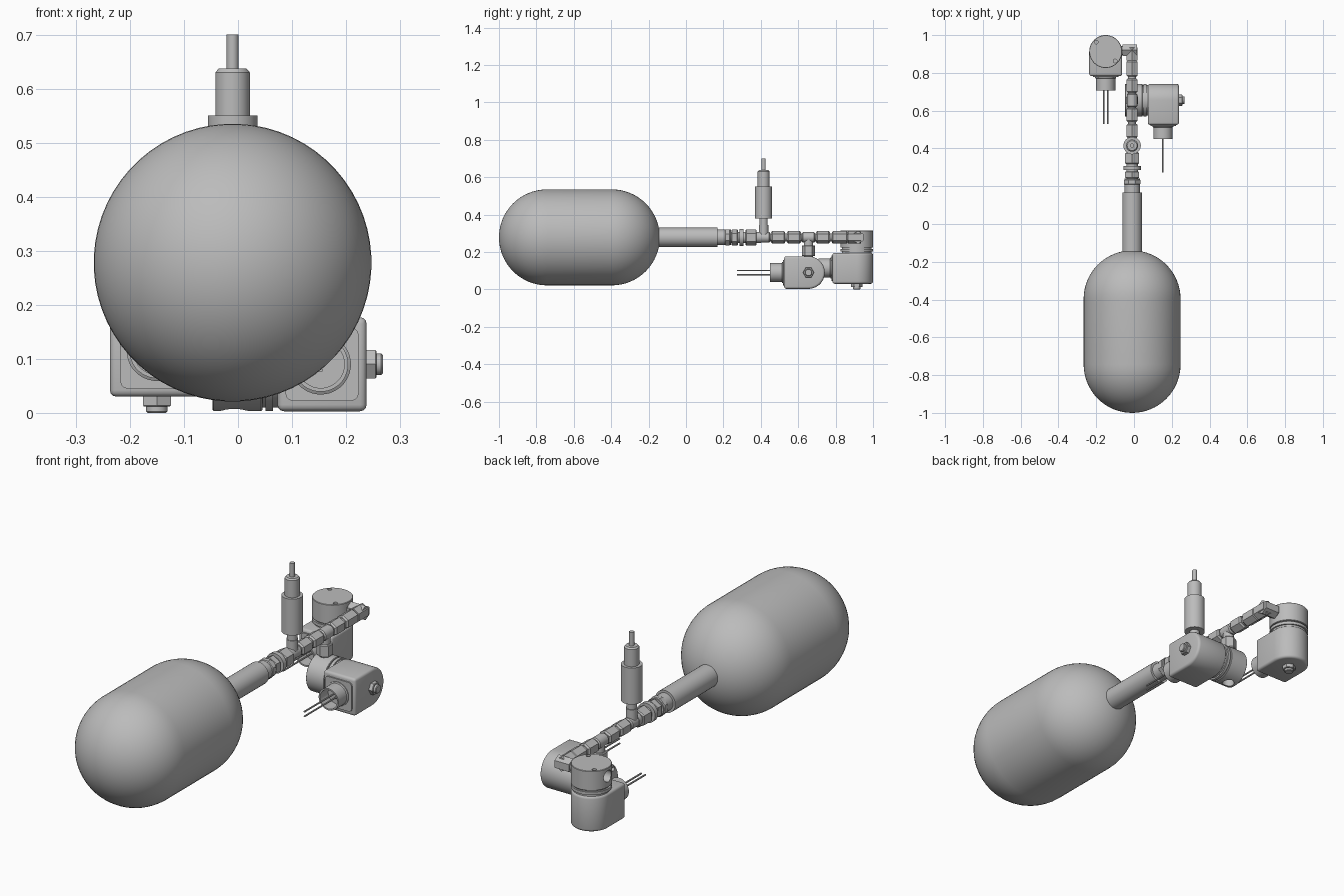
import bpy, bmesh, math
from mathutils import Matrix, Vector

cube = bpy.data.objects.get("Cube")
if cube:
    bpy.data.objects.remove(cube)

grey = bpy.data.materials.new("plain grey")
GREY = (0.5, 0.5, 0.5, 1)
grey.diffuse_color = GREY
grey.use_nodes = True
grey.node_tree.nodes["Principled BSDF"].inputs["Base Color"].default_value = GREY

CX, CZ = -0.01, 0.278          # line of the main pipe


def shade(me, angle=35):
    me.shade_smooth()
    me.set_sharp_from_angle(angle=math.radians(angle))


def finish(name, bm, matrix):
    bmesh.ops.recalc_face_normals(bm, faces=bm.faces)
    me = bpy.data.meshes.new(name)
    bm.to_mesh(me)
    bm.free()
    me.transform(matrix)
    me.materials.append(grey)
    shade(me)
    ob = bpy.data.objects.new(name, me)
    bpy.context.collection.objects.link(ob)
    return ob


def lathe(name, profile, matrix, sides=32):
    """Turn (radius, height) points around local z, closing both ends."""
    bm = bmesh.new()
    rings = []
    for r, h in profile:
        if r < 1e-5:
            rings.append([bm.verts.new((0, 0, h))] * sides)
        else:
            rings.append([bm.verts.new((r * math.cos(a), r * math.sin(a), h))
                          for a in (math.tau * (i + 0.5) / sides for i in range(sides))])
    for lo, hi in zip(rings, rings[1:]):
        for i in range(sides):
            j = (i + 1) % sides
            bm.faces.new(list(dict.fromkeys((lo[i], lo[j], hi[j], hi[i]))))
    for ring in (rings[0], rings[-1]):
        if ring[0] is not ring[1]:
            bm.faces.new(ring)
    return finish(name, bm, matrix)


def rod(name, r, start, end, sides=32, bevel=0.0):
    """Cylinder or prism between two points, with chamfered ends."""
    start, end = Vector(start), Vector(end)
    d = end - start
    m = Matrix.Translation(start) @ d.to_track_quat('Z', 'Y').to_matrix().to_4x4()
    n = d.length
    prof = [(r, 0), (r, n)]
    if bevel:
        prof = [(r - bevel, 0), (r, bevel), (r, n - bevel), (r - bevel, n)]
    return lathe(name, prof, m, sides)


def pipe(name, r, y0, y1, sides=32, bevel=0.0):
    return rod(name, r, (CX, y0, CZ), (CX, y1, CZ), sides, bevel)


def cut(ob, cutters):
    for c in cutters:
        mod = ob.modifiers.new("cut", 'BOOLEAN')
        mod.object, mod.solver = c, 'EXACT'
        bpy.context.view_layer.objects.active = ob
        bpy.ops.object.modifier_apply(modifier=mod.name)
        bpy.data.objects.remove(c)
    shade(ob.data)


# Tank: a capsule lying along y
R = 0.257
along_y = Matrix.Translation((CX, 0, CZ)) @ Matrix.Rotation(-math.pi / 2, 4, 'X')
arc = [math.pi / 2 * i / 16 for i in range(17)]
tank = [(R * math.sin(a), -1 + R - R * math.cos(a)) for a in arc]
tank += [(R * math.cos(a), -0.14 - R + R * math.sin(a)) for a in arc]
lathe("tank", tank, along_y, 64)

# Neck and couplings
pipe("neck", 0.052, -0.17, 0.168)
pipe("coupling_sleeve", 0.041, 0.16, 0.24)
pipe("coupling_collar", 0.047, 0.208, 0.236, 8, 0.004)
pipe("coupling_core", 0.03, 0.23, 0.4)
pipe("coupling_nut", 0.043, 0.243, 0.278, 6, 0.004)
pipe("coupling_ring", 0.046, 0.286, 0.308)
pipe("union_nut", 0.043, 0.318, 0.378, 6, 0.005)

# Manifold pipe with hexagonal nipples and two tees
pipe("manifold_core", 0.022, 0.37, 0.92)
for i, (y0, y1) in enumerate(((0.455, 0.53), (0.54, 0.615), (0.695, 0.77), (0.78, 0.865))):
    pipe(f"hex_nipple_{i + 1}", 0.034, y0, y1, 6, 0.007)
for name, y, z in (("sensor_tee", 0.415, 0.345), ("valve_tee", 0.655, 0.2)):
    pipe(name, 0.028, y - 0.035, y + 0.035, 24, 0.005)
    rod(name + "_branch", 0.025, (CX, y, CZ), (CX, y, z), 24)

# Sensor standing on the first tee
lathe("sensor", [(0.022, 0.32), (0.022, 0.38), (0.046, 0.38), (0.046, 0.55),
                 (0.032, 0.55), (0.032, 0.63), (0.026, 0.637), (0.011, 0.637),
                 (0.011, 0.70)], Matrix.Translation((CX, 0.415, 0)))

# Elbow to the end valve and hex branch to the side valve
pipe("elbow_inlet", 0.034, 0.865, 0.935, 6)
rod("elbow_outlet", 0.034, (0.015, 0.92, CZ), (-0.06, 0.92, CZ), 6)
rod("elbow_neck", 0.024, (-0.05, 0.92, CZ), (-0.1, 0.915, CZ))
rod("valve_branch_nut", 0.036, (CX, 0.655, 0.235), (CX, 0.655, 0.178), 6, 0.004)
rod("valve_branch_neck", 0.024, (CX, 0.655, 0.2), (CX, 0.655, 0.15))


def valve(prefix, m):
    """Solenoid valve along local z, with its conduit facing -y."""
    def part(name, r, a, b, sides=32, bevel=0.0):
        ob = rod(prefix + name, r, a, b, sides, bevel)
        ob.data.transform(m)
        return ob

    r = 0.087
    # Coil: U-shaped block with softened edges
    bm = bmesh.new()
    outline = [(r * math.cos(a), r * math.sin(a))
               for a in (math.pi * i / 24 for i in range(25))]
    outline += [(-r, -0.13), (r, -0.13)]
    face = bm.faces.new([bm.verts.new((x, y, 0.03)) for x, y in outline])
    top = bmesh.ops.extrude_face_region(bm, geom=[face])["geom"]
    bmesh.ops.translate(bm, vec=(0, 0, 0.165),
                        verts=[v for v in top if isinstance(v, bmesh.types.BMVert)])
    bmesh.ops.recalc_face_normals(bm, faces=bm.faces)
    edges = [e for e in bm.edges if e.calc_face_angle(0) > 0.8]
    bmesh.ops.bevel(bm, geom=edges, offset=0.012, segments=3, profile=0.5, affect='EDGES')
    finish(prefix + "_coil", bm, m)

    # Raised panel on the flat side
    bm = bmesh.new()
    bmesh.ops.create_cube(bm, size=1, matrix=Matrix.Translation((0, -0.13, 0.1125))
                          @ Matrix.Diagonal((0.136, 0.012, 0.136, 1)))
    bmesh.ops.bevel(bm, geom=[e for e in bm.edges
                              if abs(e.verts[0].co.y - e.verts[1].co.y) > 0.005],
                    offset=0.015, segments=3, profile=0.5, affect='EDGES')
    finish(prefix + "_panel", bm, m)

    # Valve body with side ports and screw holes
    part("_spacer", 0.08, (0, 0, 0.19), (0, 0, 0.225))
    part("_flange", r, (0, 0, 0.203), (0, 0, 0.217), 48)
    body = part("_body", r, (0, 0, 0.223), (0, 0, 0.315), 48, 0.002)
    holes = [part("_port_cut", 0.027, (-0.1, 0, 0.275), (-0.035, 0, 0.275))]
    for s in (-1, 1):
        holes.append(part("_screw_cut", 0.01, (0.05 * s, -0.05 * s, 0.3),
                          (0.05 * s, -0.05 * s, 0.33), 12))
    cut(body, holes)

    # Open conduit and its two wires
    turn = m @ Matrix.Translation((0, -0.125, 0.115)) @ Matrix.Rotation(math.pi / 2, 4, 'X')
    lathe(prefix + "_conduit", [(0.056, 0), (0.056, 0.015), (0.051, 0.018), (0.051, 0.08),
                                (0.044, 0.08), (0.044, 0.02), (0, 0.02)], turn)
    for s in (-1, 1):
        part("_wire", 0.004, (0.011 * s, -0.12, 0.115), (0.011 * s, -0.383, 0.115), 10)

    # Retaining nut and stud
    part("_nut", 0.03, (0, 0, 0.012), (0, 0, 0.032), 6, 0.002)
    part("_stud", 0.02, (0, 0, 0), (0, 0, 0.02), 24, 0.003)


valve("end_valve", Matrix.Translation((-0.15, 0.913, 0)))
valve("side_valve", Matrix.Translation((0.268, 0.655, 0.09))
      @ Matrix.Rotation(-math.pi / 2, 4, 'Y'))
